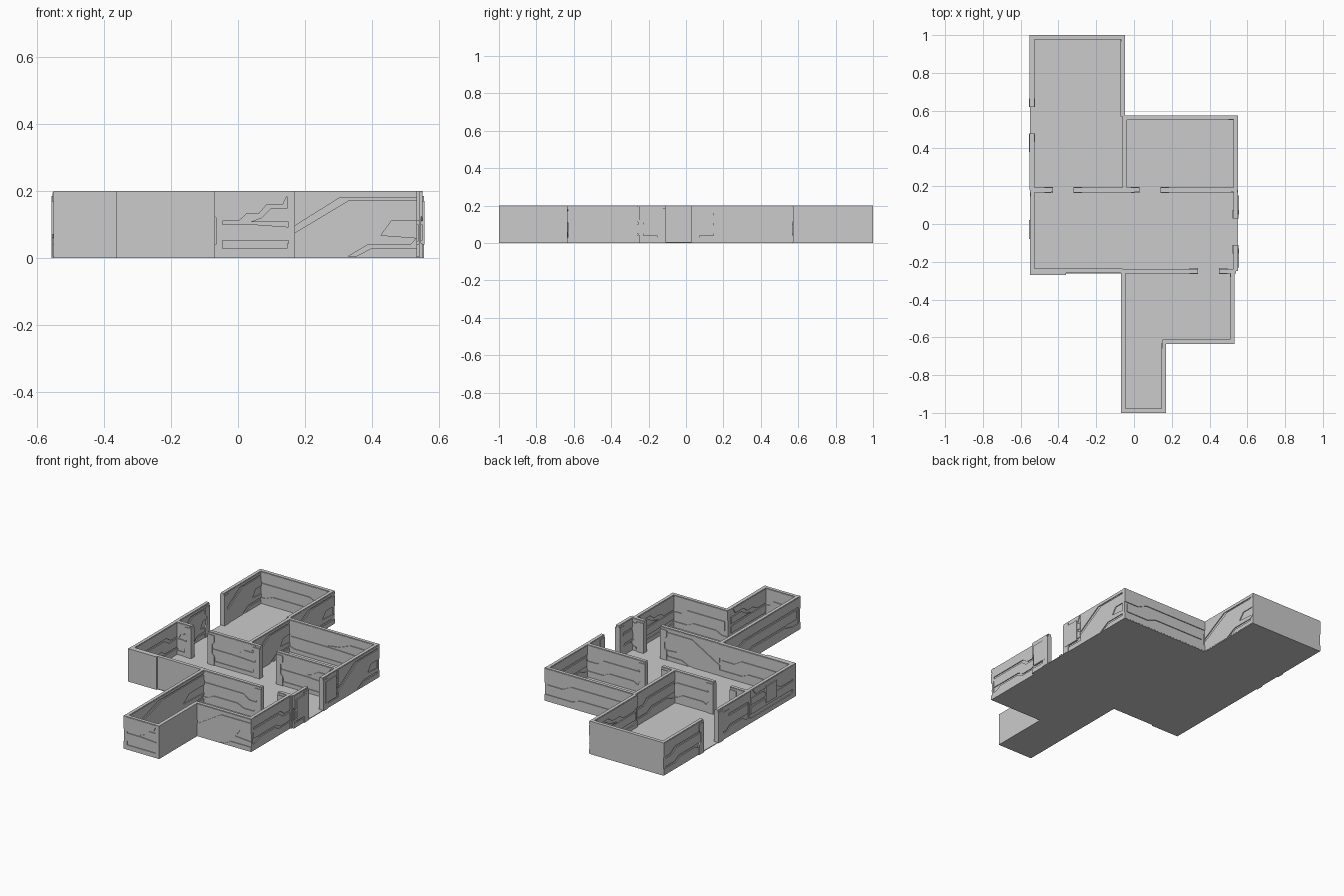
import bpy, bmesh
from mathutils import Vector

if "Cube" in bpy.data.objects:
    bpy.data.objects.remove(bpy.data.objects["Cube"])

H = 0.2        # wall height
CORE = 0.007   # half thickness of wall core
SKIN = 0.012   # half thickness including raised panels


def finish(bm, name):
    bmesh.ops.recalc_face_normals(bm, faces=bm.faces)
    me = bpy.data.meshes.new(name)
    bm.to_mesh(me)
    bm.free()
    ob = bpy.data.objects.new(name, me)
    bpy.context.collection.objects.link(ob)
    return ob


def prism(bm, lo, hi):
    """Closed solid between two matching outlines."""
    a = [bm.verts.new(p) for p in lo]
    b = [bm.verts.new(p) for p in hi]
    bm.faces.new(a[::-1])
    bm.faces.new(b)
    for i in range(len(a)):
        j = (i + 1) % len(a)
        bm.faces.new((a[i], a[j], b[j], b[i]))


# Raised panel outlines (fraction along wall, fraction of height)
PANELS = {
    "plain": [[(0, 0), (1, 0), (1, 1), (0, 1)]],
    "slash": [
        [(0, 0.02), (0.46, 0.02), (0.62, 0.2), (0.95, 0.2), (1, 0.3), (0.72, 0.34), (0.8, 0.55),
         (1, 0.55), (1, 0.86), (0.47, 0.86), (0, 0.32)],
        [(0, 0.42), (0.4, 0.9), (1, 0.9), (1, 0.98), (0, 0.98)],
        [(0.52, 0.02), (1, 0.02), (1, 0.14), (0.64, 0.14)]],
    "steps": [
        [(0, 0.02), (1, 0.02), (1, 0.14), (0.08, 0.14), (0, 0.22)],
        [(0.04, 0.26), (0.96, 0.26), (0.96, 0.46), (0.5, 0.5), (0.04, 0.5)],
        [(0.08, 0.55), (0.3, 0.55), (0.4, 0.66), (0.55, 0.66), (0.65, 0.8), (0.85, 0.8),
         (0.92, 0.98), (0, 0.98), (0, 0.62)],
        [(0.45, 0.54), (0.96, 0.54), (0.96, 0.74), (0.7, 0.74), (0.58, 0.6)]],
    "bands": [
        [(0, 0.02), (1, 0.02), (1, 0.2), (0.7, 0.2), (0.6, 0.3), (0.2, 0.3), (0.1, 0.2), (0, 0.2)],
        [(0.05, 0.36), (0.62, 0.36), (0.72, 0.25), (0.97, 0.25), (0.97, 0.5), (0.8, 0.5),
         (0.7, 0.64), (0.05, 0.64)],
        [(0, 0.7), (0.73, 0.7), (0.83, 0.56), (1, 0.56), (1, 0.98), (0, 0.98)]],
}
# Notched door jamb outline (distance from the opening, height)
JAMB = [(0, 0), (0.045, 0), (0.045, 0.06), (0.03, 0.075), (0.03, 0.13),
        (0.045, 0.145), (0.045, 0.185), (0, 0.185)]


def wall(name, p0, p1, left, right, gaps=()):
    """Panelled wall from p0 to p1; gaps are (start, end) distances along it."""
    bm = bmesh.new()
    p0, p1 = Vector((*p0, 0)), Vector((*p1, 0))
    d = (p1 - p0).normalized()
    n = Vector((-d.y, d.x, 0))
    length = (p1 - p0).length

    def slab(pts, n0, n1):
        prism(bm, *[[p0 + d * u + n * k + Vector((0, 0, z)) for u, z in pts] for k in (n0, n1)])

    stops = [0] + [v for g in gaps for v in g] + [length]
    for s, e in zip(stops[::2], stops[1::2]):
        slab([(s, 0), (e, 0), (e, H - 0.001), (s, H - 0.001)], -CORE, CORE)
        # thin top rail
        slab([(s, H - 0.006), (e, H - 0.006), (e, H), (s, H)], -SKIN + 0.002, SKIN - 0.002)
        for kind, sign in ((left, 1), (right, -1)):
            for shape in PANELS[kind]:
                slab([(s + f * (e - s), z * H) for f, z in shape], sign * CORE * 0.9, sign * SKIN)
    for s, e in gaps:
        for edge, sign in ((s, -1), (e, 1)):
            slab([(edge + sign * u, z) for u, z in JAMB], -0.016, 0.016)
    return finish(bm, name)


# Floor slab following the outline of all rooms
outline = [(-0.55, -0.262), (-0.07, -0.262), (-0.07, -1), (0.17, -1), (0.17, -0.635),
           (0.533, -0.635), (0.533, -0.25), (0.55, -0.25), (0.55, 0.573), (-0.05, 0.573),
           (-0.05, 1), (-0.55, 1)]
bm = bmesh.new()
prism(bm, [(x, y, 0) for x, y in outline], [(x, y, 0.004) for x, y in outline])
finish(bm, "floor")

# Tall back-left room
wall("tall_room_back_wall", (-0.55, 0.988), (-0.05, 0.988), "plain", "bands")
wall("tall_room_left_wall", (-0.54, 0.18), (-0.54, 1), "bands", "slash", [(0.30, 0.44)])
wall("tall_room_right_wall", (-0.06, 0.57), (-0.06, 1), "steps", "slash")
wall("back_rooms_divider", (-0.05, 0.18), (-0.05, 0.57), "bands", "slash")

# Back-right room
wall("right_room_back_wall", (-0.055, 0.562), (0.55, 0.562), "bands", "steps")
wall("right_room_side_wall", (0.538, 0.18), (0.538, 0.57), "bands", "slash")

# Central hall
wall("hall_back_wall", (-0.55, 0.18), (0.545, 0.18), "bands", "steps", [(0.12, 0.23), (0.58, 0.69)])
wall("hall_left_wall", (-0.538, -0.26), (-0.538, 0.18), "steps", "bands")
wall("hall_right_wall", (0.538, -0.25), (0.538, 0.18), "bands", "steps", [(0.14, 0.28)])
wall("hall_front_wall", (-0.55, -0.248), (-0.06, -0.248), "bands", "plain")
wall("hall_front_divider", (-0.06, -0.25), (0.54, -0.25), "slash", "bands", [(0.40, 0.51)])

# Front room with narrow corridor
wall("corridor_left_wall", (-0.058, -1), (-0.058, -0.25), "bands", "slash")
wall("corridor_end_wall", (-0.07, -0.988), (0.17, -0.988), "bands", "steps")
wall("corridor_right_wall", (0.158, -1), (0.158, -0.63), "steps", "plain")
wall("front_room_front_wall", (0.15, -0.623), (0.533, -0.623), "bands", "slash")
wall("front_room_right_wall", (0.521, -0.63), (0.521, -0.25), "steps", "bands")


# Small outside add-ons: thickened front corner and side pods
def block(name, x0, x1, y0, y1, z0, z1):
    bm = bmesh.new()
    prism(bm, *[[(x0, y0, z), (x1, y0, z), (x1, y1, z), (x0, y1, z)] for z in (z0, z1)])
    finish(bm, name)


block("front_corner_plate", -0.55, -0.36, -0.27, -0.25, 0, H)
for i, y in enumerate((0.43, -0.03)):
    block(f"left_pod_{i}", -0.556, -0.54, y - 0.05, y + 0.05 if i == 1 else 0.48, 0.07, 0.17)
for i, y in enumerate((-0.18, 0.10)):
    block(f"right_pod_{i}", 0.54, 0.556, y - 0.05, y + 0.05, 0.04, 0.17)
